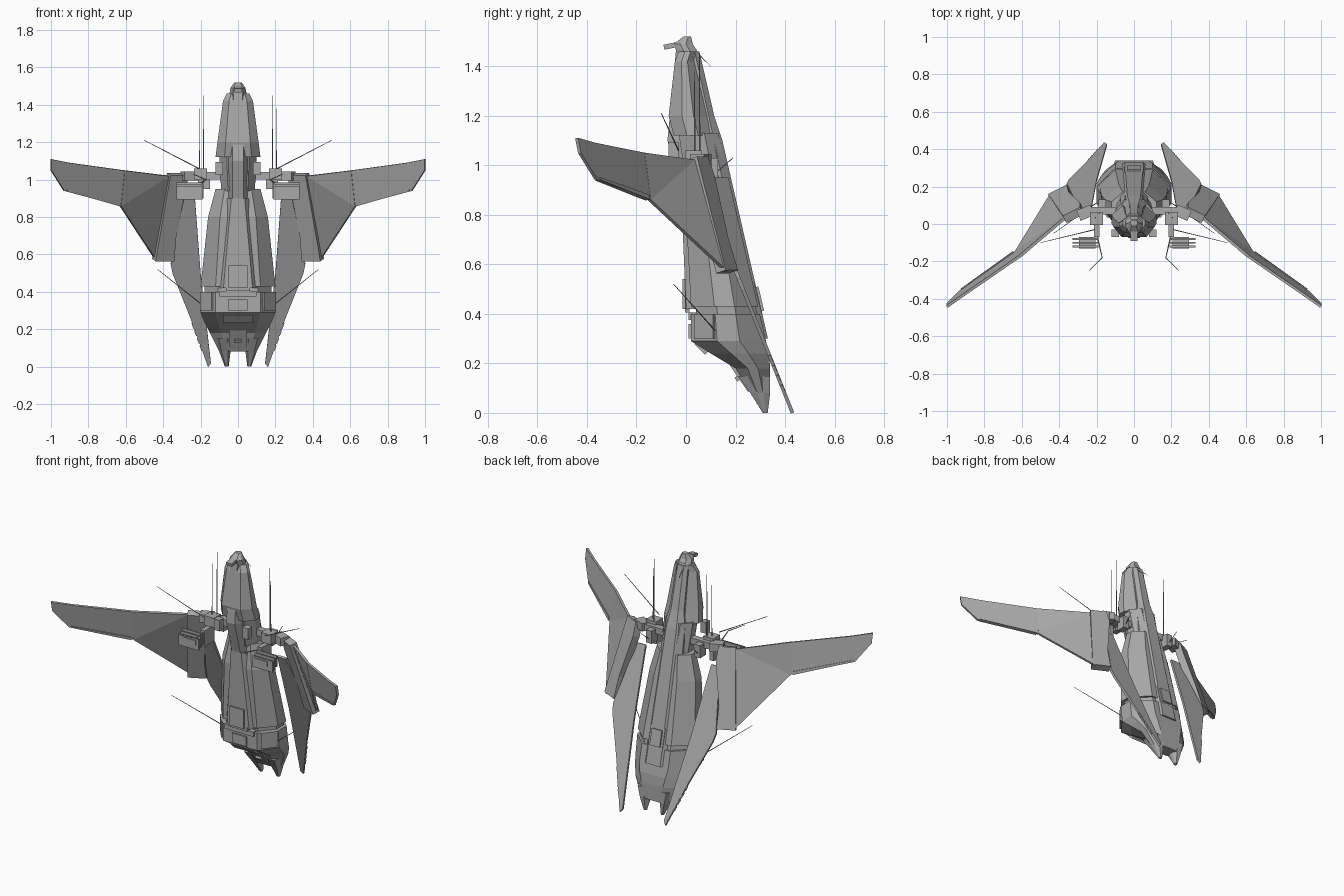
import bpy, bmesh
from mathutils import Vector, Matrix, Euler

cube = bpy.data.objects.get("Cube")
if cube:
    bpy.data.objects.remove(cube)

grey = bpy.data.materials.new("hull grey")
grey.use_nodes = True
grey.diffuse_color = (.4, .4, .4, 1)
grey.node_tree.nodes["Principled BSDF"].inputs["Base Color"].default_value = grey.diffuse_color


def finish(name, bm, mirror=False, thickness=0):
    bmesh.ops.recalc_face_normals(bm, faces=bm.faces)
    mesh = bpy.data.meshes.new(name)
    bm.to_mesh(mesh)
    bm.free()
    mesh.materials.append(grey)
    part = bpy.data.objects.new(name, mesh)
    bpy.context.collection.objects.link(part)
    if thickness:
        solid = part.modifiers.new("thickness", "SOLIDIFY")
        solid.thickness, solid.offset = thickness, 0
    if mirror:
        part.modifiers.new("mirror", "MIRROR").use_mirror_merge = False
    return part


# The whole back follows one sloping line; wings and fins lie on sloping planes
def back_line(z):
    return min(.34, .39 - .23 * z)


def wing_plane(x, z):
    inner = .86 - x - .45 * z
    outer = .44 - .66 * x - .2 * z
    return max(inner, outer)


def hinge_plane(x, z):
    return .56 - .5 * x - .34 * z


def fin_plane(x, z):
    return .43 - .4 * z


def section(z, front, width, lift=0, center=0):
    """Eight-sided slice that reaches from the front to the back line."""
    back = back_line(z) + lift
    depth = back - front
    half = [(width * .6, front), (width, front + depth * .35),
            (width, front + depth * .65), (width * .5, back)]
    ring = half + [(-x, y) for x, y in reversed(half)]
    return [(center + x, y, z) for x, y in ring]


def loft(name, *sections, mirror=False):
    bm = bmesh.new()
    rings = [[bm.verts.new(p) for p in ring] for ring in sections]
    for low, high in zip(rings, rings[1:]):
        for i in range(len(low)):
            bm.faces.new((low[i - 1], low[i], high[i], high[i - 1]))
    bm.faces.new(rings[0])
    bm.faces.new(rings[-1])
    return finish(name, bm, mirror)


def plate(name, plane, outline, thickness):
    """Flat panel drawn in x and z, and laid on a plane."""
    bm = bmesh.new()
    bm.faces.new([bm.verts.new((x, plane(x, z), z)) for x, z in outline])
    bmesh.ops.triangulate(bm, faces=bm.faces)
    return finish(name, bm, True, thickness)


def box(name, at, size, turn=(0, 0, 0)):
    bm = bmesh.new()
    bmesh.ops.create_cube(bm, size=1)
    place = Matrix.Translation(at) @ Euler(turn).to_matrix().to_4x4() @ Matrix.Diagonal((*size, 1))
    bmesh.ops.transform(bm, matrix=place, verts=bm.verts)
    return finish(name, bm, mirror=at[0] != 0)


def rod(name, start, end, radius=.003):
    start, end = Vector(start), Vector(end)
    axis = end - start
    bm = bmesh.new()
    bmesh.ops.create_cone(bm, cap_ends=True, segments=6, radius1=radius,
                          radius2=radius / 2, depth=axis.length)
    turn = axis.to_track_quat("Z", "Y").to_matrix().to_4x4()
    bmesh.ops.transform(bm, matrix=Matrix.Translation(start + axis / 2) @ turn, verts=bm.verts)
    return finish(name, bm, True)


# Hull: upper body, recessed waist, lower body and two feet
loft("upper_hull",
     section(z=.95, front=.02, width=.12),
     section(z=.8, front=0, width=.16),
     section(z=.43, front=.02, width=.2))
loft("waist",
     section(z=.45, front=.04, width=.18, lift=-.01),
     section(z=.36, front=.04, width=.18, lift=-.01))
loft("lower_hull",
     section(z=.4, front=.02, width=.2),
     section(z=.29, front=.02, width=.2),
     section(z=.24, front=.1, width=.18),
     section(z=.18, front=.2, width=.15),
     section(z=.08, front=.26, width=.1))
loft("foot",
     section(z=.15, front=.21, width=.04, center=.08),
     section(z=.08, front=.26, width=.03, center=.07),
     section(z=0, front=.31, width=.01, center=.06, lift=-.01), mirror=True)

# Raised front canopy and back spine
loft("front_canopy",
     section(z=.9, front=-.02, width=.06, lift=-.1),
     section(z=.42, front=0, width=.13, lift=-.1))
loft("back_spine",
     section(z=1.46, front=0, width=.04),
     section(z=1.2, front=.05, width=.05),
     section(z=1.1, front=.05, width=.07, lift=.01),
     section(z=.3, front=.2, width=.1, lift=.01))
for part, width, lift in (("frame", .1, 0), ("cover", .07, .01)):
    box(f"back_hatch_{part}", at=(0, back_line(.46) + lift, .46),
        size=(width, .02, width + .03), turn=(.23, 0, 0))

# Window and nose equipment
for part, width, front in (("frame", .13, .005), ("pane", .1, -.005)):
    box(f"window_{part}", at=(0, front, .48), size=(width, .02, width + .02))
box("nose_crossbar", at=(0, .03, .39), size=(.2, .04, .03))
box("nose_visor", at=(0, .03, .33), size=(.1, .04, .06))
box("nose_chin", at=(0, .07, .27), size=(.16, .04, .06), turn=(.8, 0, 0))
box("nose_plate", at=(0, .23, .15), size=(.09, .04, .13), turn=(.6, 0, 0))
box("nose_vent", at=(0, .21, .14), size=(.04, .02, .02), turn=(.6, 0, 0))
box("cheek", at=(.16, .08, .35), size=(.1, .03, .1), turn=(0, 0, .9))

# Neck, shoulders, front column and faceted head
loft("neck",
     section(z=1.46, front=-.03, width=.06, lift=-.01),
     section(z=1.42, front=-.045, width=.08, lift=-.03),
     section(z=1.2, front=-.07, width=.11, lift=-.03),
     section(z=1.12, front=-.05, width=.12, lift=-.03))
loft("shoulder",
     section(z=1.13, front=-.03, width=.1),
     section(z=.94, front=0, width=.09))
loft("front_column",
     section(z=1.47, front=-.04, width=.04, lift=-.01),
     section(z=1.1, front=-.075, width=.05, lift=-.08),
     section(z=.9, front=-.02, width=.05, lift=-.1))
loft("head",
     section(z=1.52, front=-.01, width=.02, lift=-.02),
     section(z=1.49, front=-.05, width=.04, lift=-.02),
     section(z=1.44, front=-.03, width=.05))
box("head_visor", at=(0, -.05, 1.485), size=(.04, .08, .02), turn=(.2, 0, 0))
box("neck_block", at=(.1, -.05, 1.06), size=(.04, .04, .07))

# Shoulder arms and stacked pods
box("arm_beam", at=(.17, .07, 1.02), size=(.2, .04, .04))
box("arm_joint", at=(.2, .03, 1.03), size=(.07, .07, .06))
box("arm_clamp", at=(.17, .1, .99), size=(.04, .06, .08))
box("wing_mount", at=(.26, .06, 1.02), size=(.08, .06, .05), turn=(0, 0, -.4))
box("pod_hanger", at=(.2, -.02, .95), size=(.03, .1, .1))
box("pod_core", at=(.25, -.1, .94), size=(.09, .06, .03))
for i in range(3):
    box(f"pod_plate_{i}", at=(.26, -.08 - .02 * i, .95 - .01 * i), size=(.14, .01, .07))

# Wings: hinge slab, inner panel, outer blade and edge strips
plate("wing_hinge", hinge_plane, thickness=.045,
      outline=[(.28, 1.03), (.37, 1.03), (.45, .57), (.35, .57), (.34, .7), (.28, .95)])
plate("wing_inner", wing_plane, thickness=.016,
      outline=[(.37, 1.02), (.44, .57), (.63, .86), (.61, 1.05)])
plate("wing_outer", wing_plane, thickness=.014,
      outline=[(.61, 1.05), (.63, .86), (.93, .94), (1, 1.05), (1, 1.11), (.9, 1.09)])
plate("wing_flap", wing_plane, thickness=.024,
      outline=[(.64, .86), (.92, .94), (.92, .95), (.64, .88)])

# Long lower fins with teeth on the outer edge
plate("fin", fin_plane, thickness=.014,
      outline=[(.23, .9), (.29, .9), (.36, .55), (.35, .5), (.25, .25), (.16, 0), (.145, .02), (.2, .5)])
for i in range(4):
    z = .22 - .04 * i
    x = .16 + .36 * z
    box(f"fin_tooth_{i}", at=(x, fin_plane(x, z), z), size=(.01, .01, .03), turn=(.4, .35, 0))

# Aerials and booms
rod("mast_inner", start=(.185, .055, 1.05), end=(.185, .055, 1.45))
rod("mast_outer", start=(.205, .035, 1.05), end=(.205, .035, 1.38))
rod("side_aerial", start=(.21, -.03, 1.06), end=(.5, -.1, 1.21))
rod("lower_aerial", start=(.19, .12, .33), end=(.43, -.05, .52))
rod("rear_aerial", start=(.17, .12, .97), end=(.18, .19, 1.03))
rod("head_aerial", start=(.02, .04, 1.46), end=(.02, .1, 1.4), radius=.002)
rod("boom", start=(.2, -.05, .98), end=(.17, -.18, 1), radius=.005)
rod("boom_tip", start=(.17, -.18, 1), end=(.24, -.25, 1.03))
